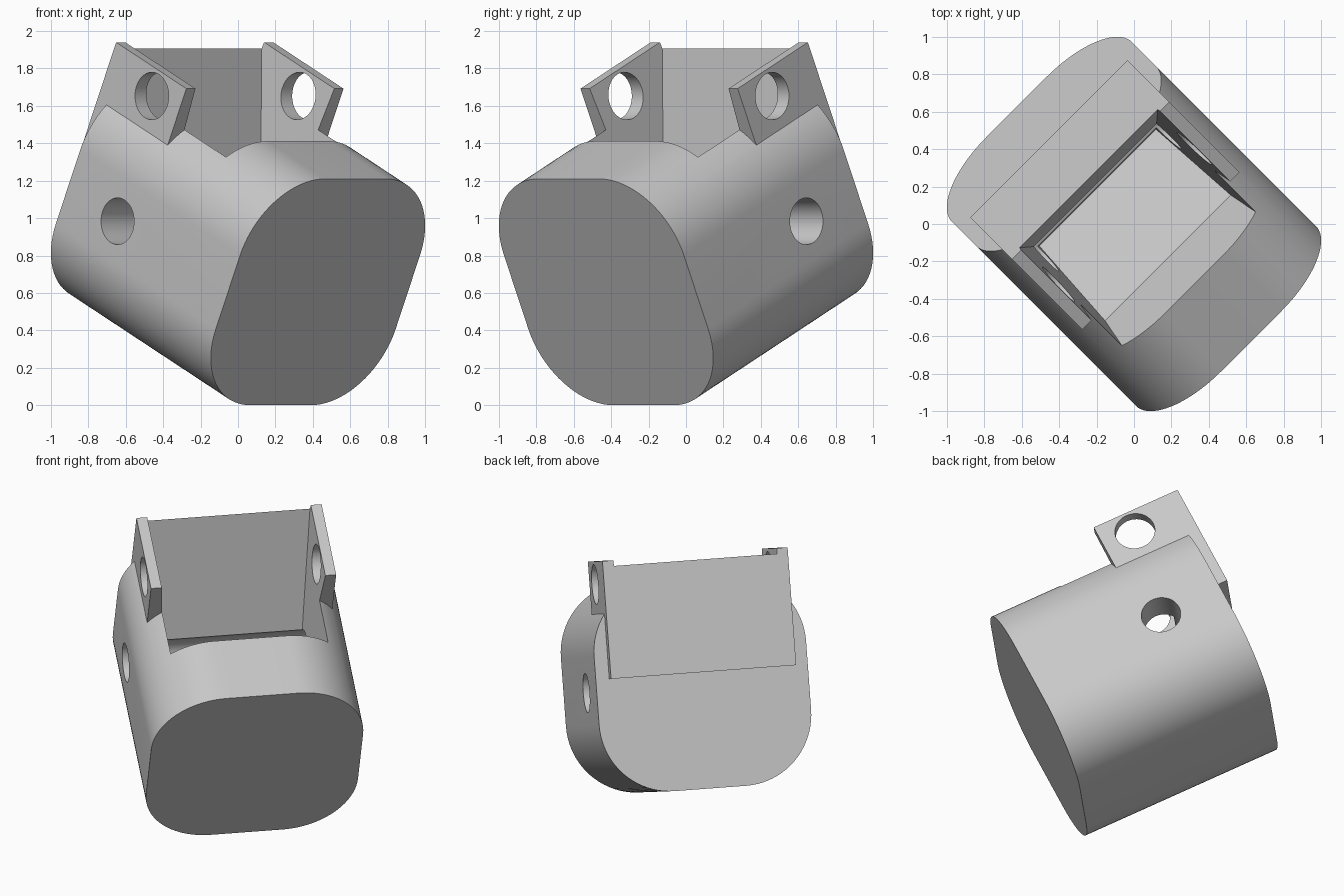
import bpy, bmesh, math
from mathutils import Matrix, Vector

cube = bpy.data.objects.get("Cube")
if cube:
    bpy.data.objects.remove(cube, do_unlink=True)

# One grey material
grey = bpy.data.materials.new("plain_grey")
grey.use_nodes = True
COLOUR = (0.58, 0.58, 0.58, 1)
grey.diffuse_color = COLOUR
grey.node_tree.nodes["Principled BSDF"].inputs["Base Color"].default_value = COLOUR

# Local frame: X = width, Y = length towards the back, Z = height of the casing
SIZE_W, SIZE_H, HALF_L, RADIUS = 1.36, 1.335, 0.667, 0.45


def make_object(name, bm):
    bmesh.ops.recalc_face_normals(bm, faces=bm.faces)
    mesh = bpy.data.meshes.new(name)
    bm.to_mesh(mesh)
    bm.free()
    mesh.materials.append(grey)
    ob = bpy.data.objects.new(name, mesh)
    bpy.context.collection.objects.link(ob)
    return ob


def prism(name, ring_a, ring_b):
    """Closed solid between two matching rings of points."""
    bm = bmesh.new()
    a = [bm.verts.new(p) for p in ring_a]
    b = [bm.verts.new(p) for p in ring_b]
    n = len(a)
    bm.faces.new(a)
    bm.faces.new(b[::-1])
    for i in range(n):
        j = (i + 1) % n
        bm.faces.new((a[i], b[i], b[j], a[j]))
    return make_object(name, bm)


def cross_hole(name, y, z, radius):
    """Cylinder running across the full width."""
    bm = bmesh.new()
    bmesh.ops.create_cone(bm, cap_ends=True, segments=48, radius1=radius, radius2=radius,
                          depth=2, matrix=Matrix.Translation((0, y, z)) @ Matrix.Rotation(math.pi / 2, 4, 'Y'))
    return make_object(name, bm)


def boolean(target, tool, operation):
    mod = target.modifiers.new(operation.lower(), 'BOOLEAN')
    mod.operation, mod.solver, mod.object = operation, 'EXACT', tool
    bpy.context.view_layer.objects.active = target
    bpy.ops.object.modifier_apply(modifier=mod.name)
    bpy.data.objects.remove(tool, do_unlink=True)


# Casing: extruded rounded rectangle
outline = []
STEPS = 20
for k, (sx, sz) in enumerate([(1, 1), (-1, 1), (-1, -1), (1, -1)]):
    for i in range(STEPS + 1):
        t = (k + i / STEPS) * math.pi / 2
        outline.append((sx * (SIZE_W / 2 - RADIUS) + RADIUS * math.cos(t),
                        sz * (SIZE_H / 2 - RADIUS) + RADIUS * math.sin(t)))
casing = prism("casing", [(x, -HALF_L, z) for x, z in outline],
               [(x, HALF_L, z) for x, z in outline])

# Raised block that becomes the back panel and the two side lugs
LUG_W, LUG_TOP = 0.594, 0.816
profile = [(0.156, 0.07), (0.742, 0.07), (0.742, LUG_TOP), (0.156, LUG_TOP)]
block = prism("lug_block", [(-LUG_W, y, z) for y, z in profile],
              [(LUG_W, y, z) for y, z in profile])
boolean(casing, block, 'UNION')

# Tapered pocket with a sloping floor
pocket_profile = [(-0.19, 1.0), (-0.19, 0.2), (0.2, -0.22), (0.861, 1.0)]


def pocket_half(z):
    return 0.525 - 0.081 * (LUG_TOP - z)


pocket = prism("pocket", [(-pocket_half(z), y, z) for y, z in pocket_profile],
               [(pocket_half(z), y, z) for y, z in pocket_profile])
boolean(casing, pocket, 'DIFFERENCE')

# Cross holes through the lugs and the casing sides
for name, y, z, r in [("lug_hole", 0.376, 0.67, 0.127), ("side_hole", 0.25, -0.01, 0.125)]:
    boolean(casing, cross_hole(name, y, z, r), 'DIFFERENCE')

# Tilt the whole part back and turn it on the vertical axis
tilt = Matrix.Rotation(math.radians(45), 4, 'Z') @ Matrix.Rotation(math.radians(25), 4, 'X')
casing.data.transform(Matrix.Translation((0, 0, 0.887)) @ tilt)
low = min(v.co.z for v in casing.data.vertices)
casing.data.transform(Matrix.Translation(Vector((0, 0, -low))))

# Smooth rounded sides, sharp edges
bpy.ops.object.select_all(action='DESELECT')
casing.select_set(True)
bpy.context.view_layer.objects.active = casing
bpy.ops.object.shade_smooth_by_angle(angle=math.radians(25))
